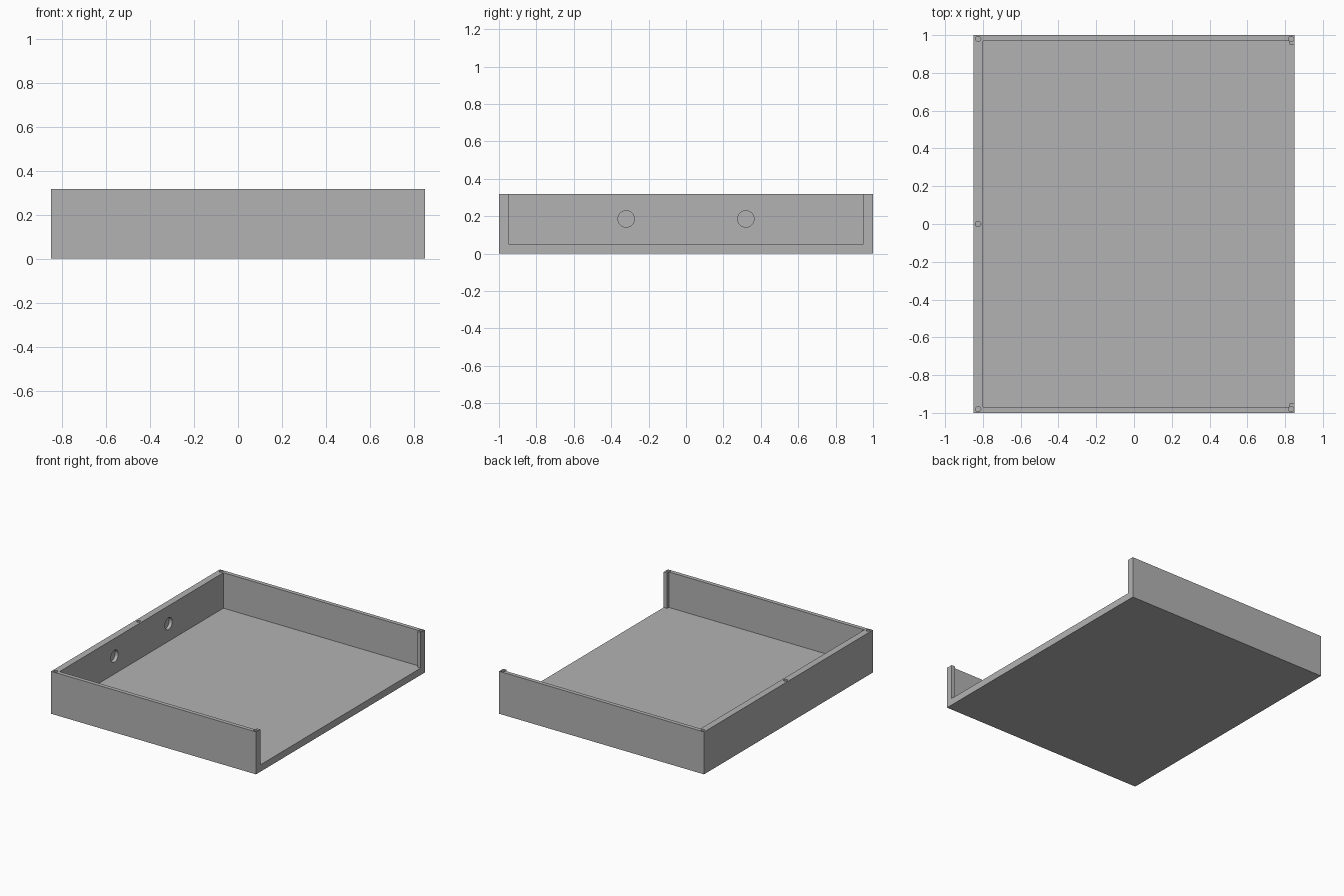
import bpy
import bmesh
from mathutils import Matrix

cube = bpy.data.objects.get("Cube")
if cube:
    bpy.data.objects.remove(cube, do_unlink=True)

HX, HY, HEIGHT, FLOOR = 0.85, 1.0, 0.318, 0.052
END_WALL_MID = -0.825

grey = bpy.data.materials.new("plain_grey")
grey.use_nodes = True
COLOUR = (0.45, 0.45, 0.45, 1)
grey.diffuse_color = COLOUR
grey.node_tree.nodes["Principled BSDF"].inputs["Base Color"].default_value = COLOUR


def make_object(name, bm):
    bmesh.ops.recalc_face_normals(bm, faces=bm.faces)
    mesh = bpy.data.meshes.new(name)
    bm.to_mesh(mesh)
    bm.free()
    mesh.materials.append(grey)
    obj = bpy.data.objects.new(name, mesh)
    bpy.context.collection.objects.link(obj)
    return obj


def prism(name, outline, z0, z1):
    """Extrude a closed plan outline upwards."""
    bm = bmesh.new()
    face = bm.faces.new([bm.verts.new((x, y, z0)) for x, y in outline])
    top = bmesh.ops.extrude_face_region(bm, geom=[face])["geom"]
    verts = [g for g in top if isinstance(g, bmesh.types.BMVert)]
    bmesh.ops.translate(bm, verts=verts, vec=(0, 0, z1 - z0))
    return make_object(name, bm)


def rod(name, centre, radius, length, axis="Z"):
    """Round cutter centred on a point."""
    bm = bmesh.new()
    turn = Matrix.Rotation(1.5707963, 4, "Y") if axis == "X" else Matrix()
    bmesh.ops.create_cone(bm, cap_ends=True, segments=32, radius1=radius,
                          radius2=radius, depth=length,
                          matrix=Matrix.Translation(centre) @ turn)
    return make_object(name, bm)


def cut(target, cutter):
    mod = target.modifiers.new(cutter.name, "BOOLEAN")
    mod.operation = "DIFFERENCE"
    mod.solver = "EXACT"
    mod.object = cutter
    cutter.hide_render = True
    cutter.hide_set(True)


# Solid block for the tray
tray = prism("tray", [(-HX, -HY), (HX, -HY), (HX, HY), (-HX, HY)], 0, HEIGHT)

# Cavity, open at one end, leaving a thicker post at the end of each side wall
half = [(-0.80, -0.97), (0.822, -0.97), (0.822, -0.95), (0.9, -0.95)]
outline = half + [(x, -y) for x, y in reversed(half)]
cut(tray, prism("cavity_cutter", outline, FLOOR, HEIGHT + 0.1))

# Screw holes in the rim
holes = [(END_WALL_MID, 0)]
for side in (-1, 1):
    holes += [(END_WALL_MID, side * 0.98), (0.832, side * 0.98)]
for i, (x, y) in enumerate(holes):
    cut(tray, rod(f"screw_hole_cutter_{i}", (x, y, HEIGHT), 0.014, 0.2))

# Shallow round pockets inside the end wall
for side, name in ((-1, "front"), (1, "back")):
    cut(tray, rod(f"{name}_pocket_cutter", (-0.80, side * 0.32, 0.185),
                  0.044, 0.05, "X"))
